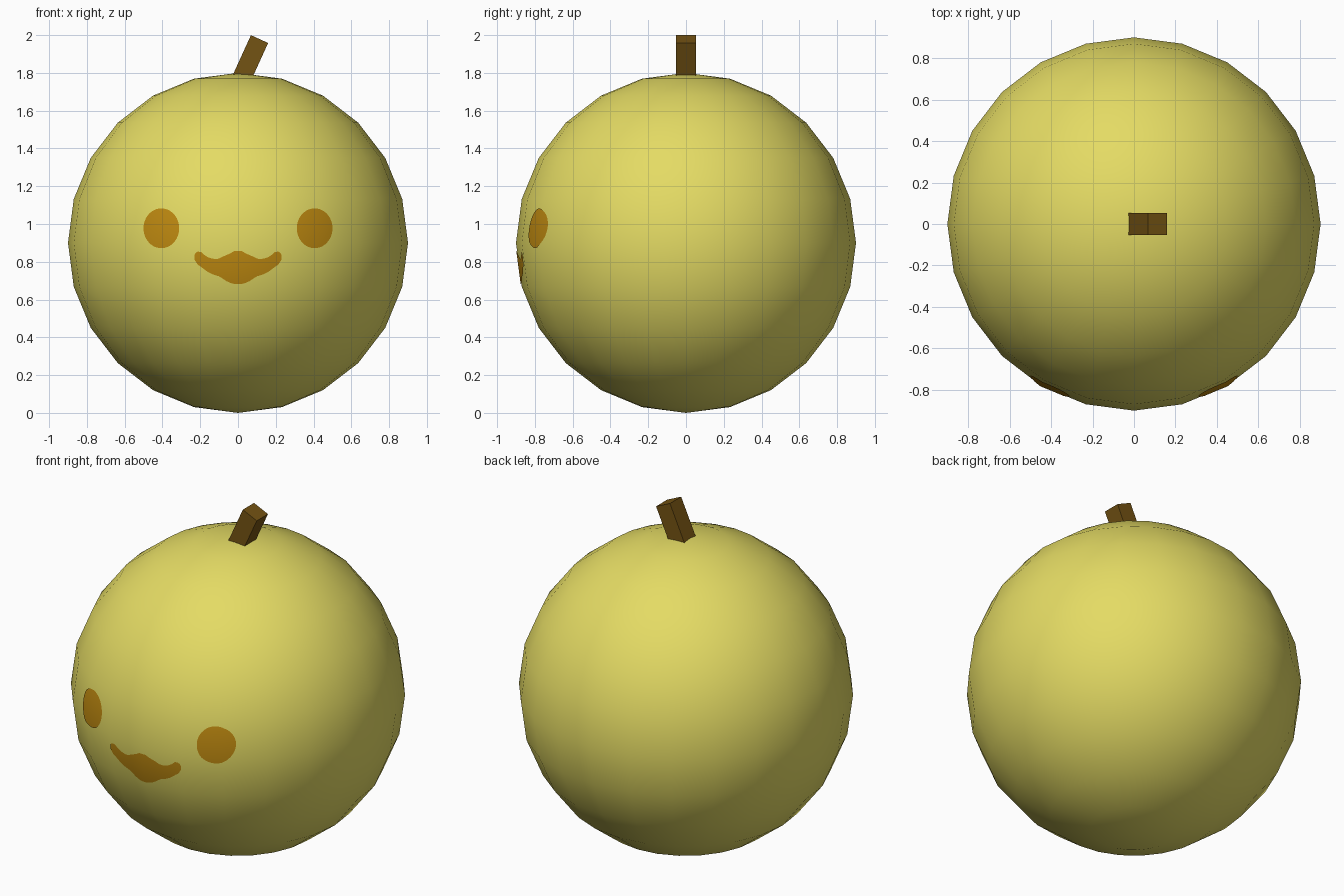
import bpy, bmesh, math
from mathutils import Vector
from mathutils.bvhtree import BVHTree

if "Cube" in bpy.data.objects:
    bpy.data.objects.remove(bpy.data.objects["Cube"])

R = 0.9
CENTRE = Vector((0, 0, R))


def material(name, rgb):
    lin = [((c / 255 + 0.055) / 1.055) ** 2.4 if c > 10 else c / 255 / 12.92 for c in rgb]
    m = bpy.data.materials.new(name)
    m.diffuse_color = (*lin, 1)
    m.use_nodes = True
    m.node_tree.nodes["Principled BSDF"].inputs["Base Color"].default_value = m.diffuse_color
    return m


yellow = material("yellow_skin", (228, 219, 100))
amber = material("amber_face", (190, 137, 16))
brown = material("brown_stem", (116, 83, 19))


def add_object(name, bm, mat, smooth):
    mesh = bpy.data.meshes.new(name)
    for f in bm.faces:
        f.smooth = smooth
    bm.to_mesh(mesh)
    mesh.materials.append(mat)
    obj = bpy.data.objects.new(name, mesh)
    bpy.context.collection.objects.link(obj)
    return obj


# round body
bm = bmesh.new()
bmesh.ops.create_uvsphere(bm, u_segments=24, v_segments=12, radius=R)
bmesh.ops.translate(bm, verts=bm.verts, vec=CENTRE)
surface = BVHTree.FromBMesh(bm)
add_object("body", bm, yellow, True)
bm.free()

# leaning stem, sunk into the top of the body
tilt = math.radians(24.5)
axis = Vector((math.sin(tilt), 0, math.cos(tilt)))
length = 0.3
bpy.ops.mesh.primitive_cube_add(size=1, location=Vector((0.114, 0, 1.979)) - axis * length / 2,
                                rotation=(0, tilt, 0))
stem = bpy.context.object
stem.name = "stem"
stem.scale = (0.1, 0.105, length)
stem.data.materials.append(brown)


def skin_plate(name, columns, rows):
    """Thin plate hugging the front of the body; columns = (x, low z, high z)."""
    bm = bmesh.new()
    grid = []
    for x, lo, hi in columns:
        line = []
        for j in range(rows + 1):
            z = lo + (hi - lo) * j / rows
            hit = surface.ray_cast(Vector((x, -2, z)), Vector((0, 1, 0)))[0]
            line.append(bm.verts.new(hit + (hit - CENTRE).normalized() * 0.004))
        grid.append(line)
    for a, b in zip(grid, grid[1:]):
        for j in range(rows):
            bm.faces.new((a[j], b[j], b[j + 1], a[j + 1]))
    obj = add_object(name, bm, amber, True)
    bm.free()
    # shade the plate like the sphere beneath it
    obj.data.normals_split_custom_set_from_vertices(
        [(v.co - CENTRE).normalized() for v in obj.data.vertices])


# oval eyes
for side, name in ((-1, "left_eye"), (1, "right_eye")):
    cols = []
    for i in range(25):
        a = math.pi * i / 24
        h = max(0.105 * math.sin(a), 0.002)
        cols.append((side * 0.404 - 0.094 * math.cos(a), 0.977 - h, 0.977 + h))
    skin_plate(name, cols, 10)

# mouth: half outline (x, low, high), mirrored
half = [(0, 0.684, 0.858), (0.02, 0.684, 0.857), (0.04, 0.689, 0.845), (0.06, 0.698, 0.836),
        (0.08, 0.711, 0.828), (0.10, 0.724, 0.817), (0.12, 0.730, 0.815), (0.14, 0.737, 0.818),
        (0.16, 0.748, 0.825), (0.18, 0.762, 0.838), (0.195, 0.774, 0.852), (0.212, 0.785, 0.854),
        (0.225, 0.805, 0.846), (0.230, 0.815, 0.835)]
skin_plate("mouth", [(-x, lo, hi) for x, lo, hi in half[:0:-1]] + half, 8)
